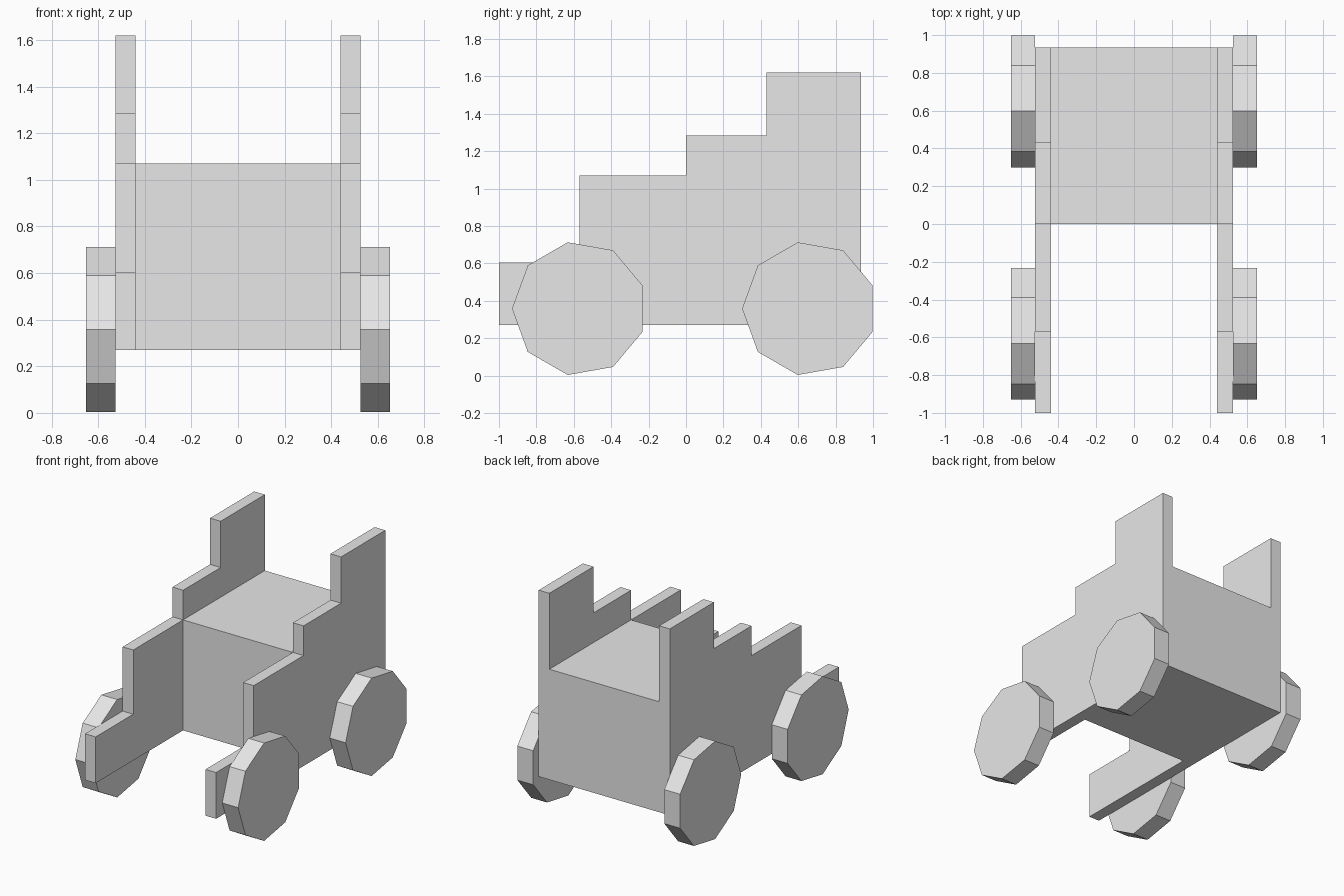
import bpy
import bmesh
import math

cube = bpy.data.objects.get("Cube")
if cube:
    bpy.data.objects.remove(cube, do_unlink=True)

grey = bpy.data.materials.new("light_grey")
grey.use_nodes = True
COLOUR = (0.8, 0.8, 0.8, 1)
grey.diffuse_color = COLOUR
grey.node_tree.nodes["Principled BSDF"].inputs["Base Color"].default_value = COLOUR


def slab(name, outline, x0, x1):
    """Extrude a (y, z) outline from x0 to x1."""
    bm = bmesh.new()
    face = bm.faces.new([bm.verts.new((x0, y, z)) for y, z in outline])
    moved = bmesh.ops.extrude_face_region(bm, geom=[face], use_keep_orig=True)["geom"]
    verts = [v for v in moved if isinstance(v, bmesh.types.BMVert)]
    bmesh.ops.translate(bm, verts=verts, vec=(x1 - x0, 0, 0))
    bmesh.ops.recalc_face_normals(bm, faces=bm.faces)
    mesh = bpy.data.meshes.new(name)
    bm.to_mesh(mesh)
    bm.free()
    mesh.materials.append(grey)
    obj = bpy.data.objects.new(name, mesh)
    bpy.context.collection.objects.link(obj)
    return obj


BOTTOM, BACK = 0.27, 0.935
INNER, OUTER, WHEEL_OUT = 0.44, 0.525, 0.652
RADIUS, SIDES, HUB_Z = 0.36, 9, 0.358

# Stepped side panel outline
panel = [(-1, BOTTOM), (-1, 0.605), (-0.57, 0.605), (-0.57, 1.07),
         (0, 1.07), (0, 1.285), (0.43, 1.285), (0.43, 1.62),
         (BACK, 1.62), (BACK, BOTTOM)]

# Seat block between the panels
slab("seat_block", [(0, BOTTOM), (0, 1.07), (BACK, 1.07), (BACK, BOTTOM)],
     -INNER, INNER)


def wheel_outline(hub_y):
    angles = [math.pi + math.tau * i / SIDES for i in range(SIDES)]
    return [(hub_y + RADIUS * math.cos(a), HUB_Z + RADIUS * math.sin(a))
            for a in angles]


# Side panels and nine-sided wheels on both sides
for side, s in (("left", 1), ("right", -1)):
    slab(f"{side}_side_panel", panel, s * INNER, s * OUTER)
    for end, hub_y in (("front", -0.57), ("rear", 0.66)):
        slab(f"{side}_{end}_wheel", wheel_outline(hub_y), s * OUTER, s * WHEEL_OUT)
